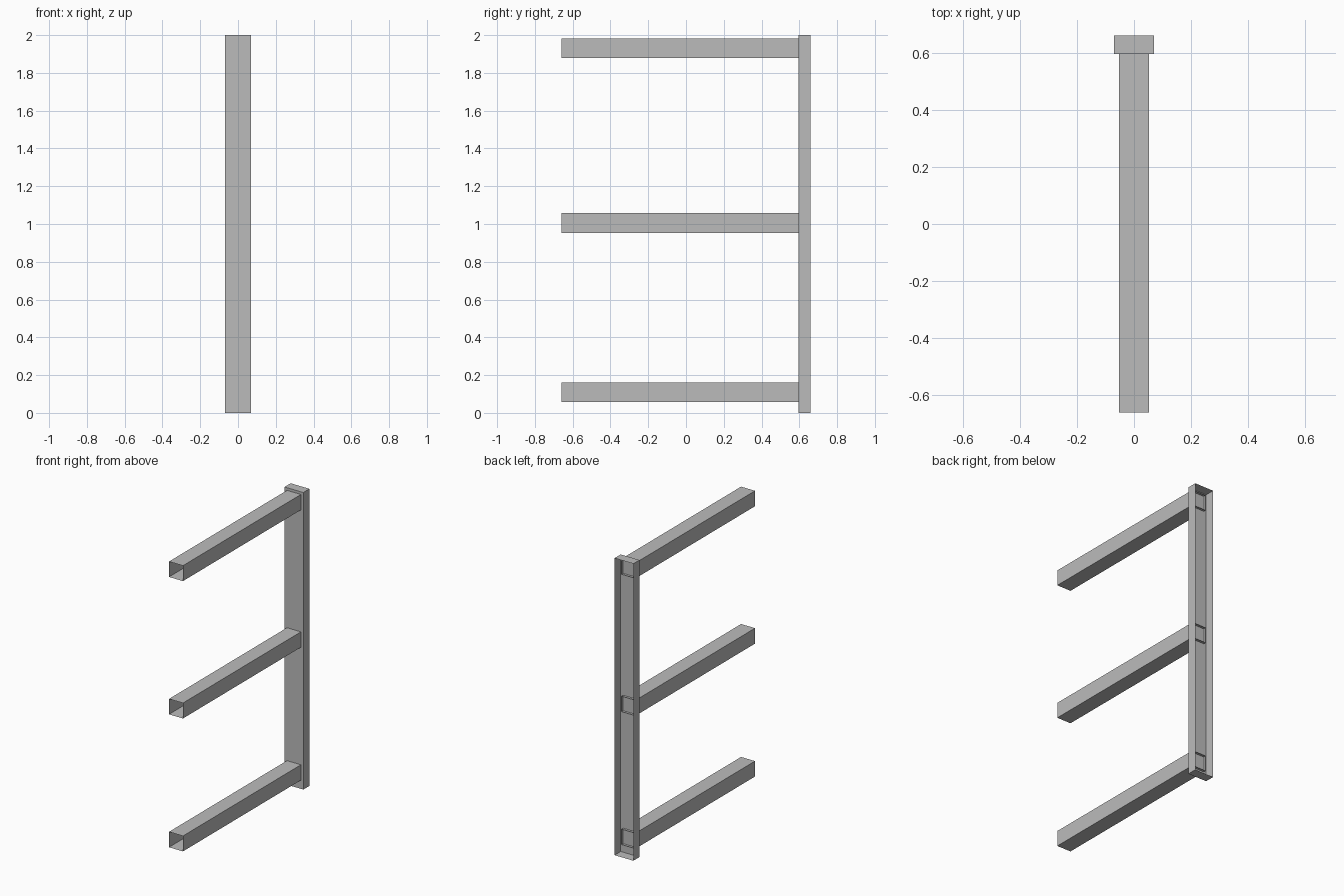
import bpy
import bmesh
from mathutils import Matrix, Vector

cube = bpy.data.objects.get("Cube")
if cube:
    bpy.data.objects.remove(cube, do_unlink=True)

metal = bpy.data.materials.new("grey_metal")
metal.use_nodes = True
GREY = (0.5, 0.5, 0.5, 1.0)
metal.diffuse_color = GREY
metal.node_tree.nodes["Principled BSDF"].inputs["Base Color"].default_value = GREY


def open_box(name, low, high, open_sides):
    """Thin sheet box with the faces along the given directions removed."""
    low, high = Vector(low), Vector(high)
    bm = bmesh.new()
    bmesh.ops.create_cube(bm, size=1)
    bm.normal_update()
    missing = [f for f in bm.faces
               if any(f.normal.dot(Vector(d)) > 0.9 for d in open_sides)]
    bmesh.ops.delete(bm, geom=missing, context='FACES')
    bm.transform(Matrix.Translation((low + high) / 2)
                 @ Matrix.Diagonal((*(high - low), 1)))
    mesh = bpy.data.meshes.new(name)
    bm.to_mesh(mesh)
    bm.free()
    mesh.materials.append(metal)
    obj = bpy.data.objects.new(name, mesh)
    bpy.context.collection.objects.link(obj)
    return obj


FRONT, BACK = (0, -1, 0), (0, 1, 0)

# Upright channel, closed at top and bottom, hollow towards the back
open_box("upright_channel", (-0.07, 0.595, 0), (0.07, 0.66, 2), [BACK])

# Square tube arms, passing slightly through the web of the channel
HALF = 0.052
for name, z in (("lower_arm", 0.11), ("middle_arm", 1.005), ("upper_arm", 1.93)):
    open_box(name, (-HALF, -0.66, z - HALF), (HALF, 0.612, z + HALF), [FRONT, BACK])
